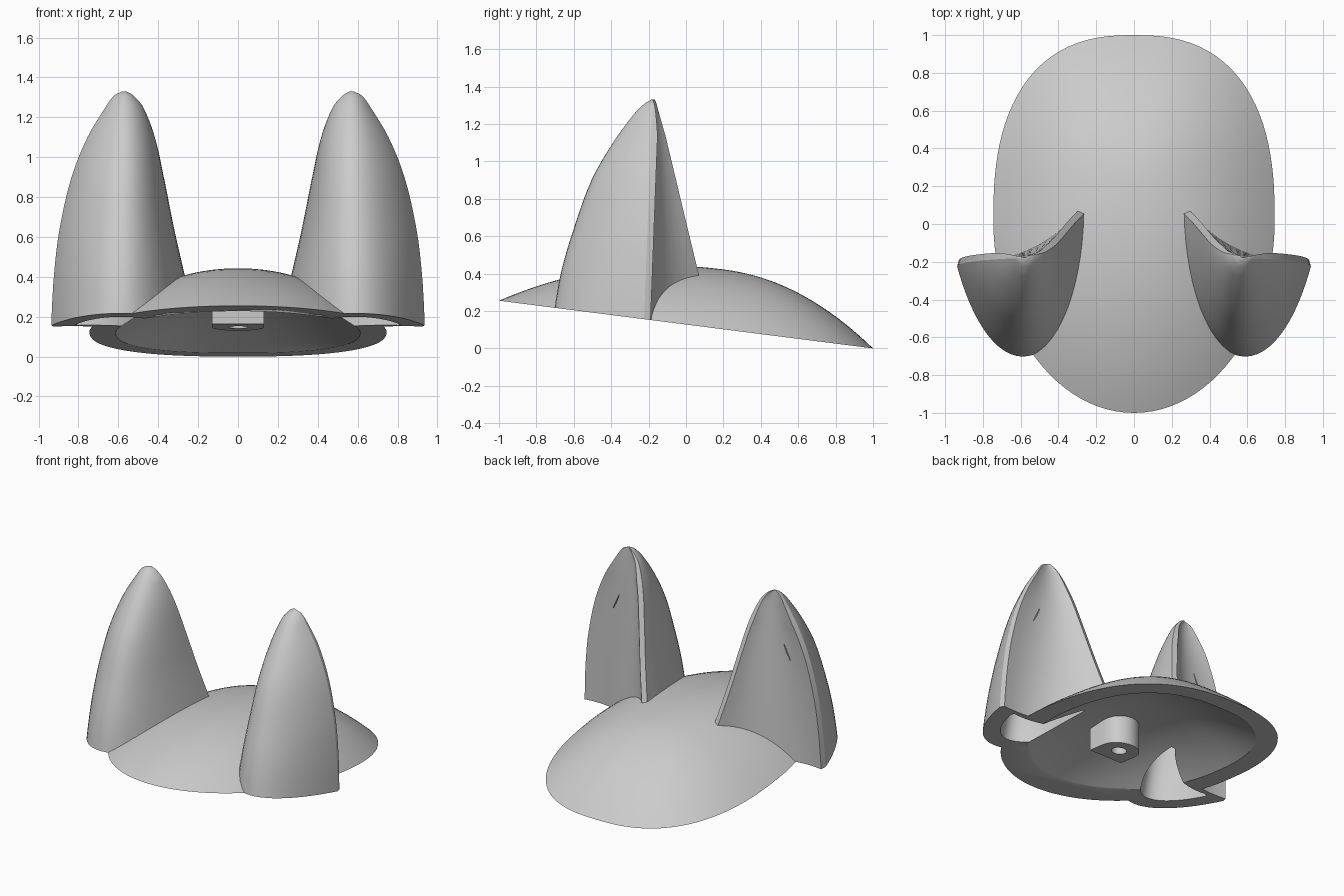
import bpy, bmesh, math
from mathutils import Vector

if "Cube" in bpy.data.objects:
    bpy.data.objects.remove(bpy.data.objects["Cube"])

grey = bpy.data.materials.new("light_grey")
grey.diffuse_color = (0.6, 0.6, 0.6, 1)
grey.use_nodes = True
grey.node_tree.nodes["Principled BSDF"].inputs["Base Color"].default_value = (0.6, 0.6, 0.6, 1)

SLOPE = 0.1275          # tilt of the underside


def base(y):
    return SLOPE * (1 - y)


def loft(name, rings):
    """Skin a stack of equal rings and cap both ends."""
    bm = bmesh.new()
    rows = [[bm.verts.new(p) for p in ring] for ring in rings]
    n = len(rows[0])
    for a, b in zip(rows, rows[1:]):
        for i in range(n):
            j = (i + 1) % n
            bm.faces.new((a[i], a[j], b[j], b[i]))
    bm.faces.new(rows[0])
    bm.faces.new(rows[-1])
    bmesh.ops.recalc_face_normals(bm, faces=bm.faces)
    mesh = bpy.data.meshes.new(name)
    bm.to_mesh(mesh)
    bm.free()
    mesh.materials.append(grey)
    ob = bpy.data.objects.new(name, mesh)
    bpy.context.collection.objects.link(ob)
    return ob


def combine(target, tool, operation):
    mod = target.modifiers.new("join", "BOOLEAN")
    mod.operation, mod.solver, mod.object = operation, "EXACT", tool
    bpy.context.view_layer.objects.active = target
    bpy.ops.object.modifier_apply(modifier=mod.name)
    bpy.data.objects.remove(tool)


# Dome: egg outline, parabolic height over the tilted base
def outline(angle):
    c, s = math.cos(angle), math.sin(angle)
    e = 2 / 2.5 if s > 0 else 1
    x = math.copysign(abs(c) ** e, c) * 0.745
    y = 0.02 + (0.98 * s ** e if s > 0 else 1.02 * s)
    return x, y


def dome(name, drop, skirt):
    rings = []
    steps = 20
    for k in range(steps + 2):
        r = min(1, 1 - k / steps + 0.01) if k <= steps else 0.01
        ring = []
        for i in range(96):
            x, y = outline(math.tau * i / 96)
            x, y = x * r, 0.2 + (y - 0.2) * r
            ring.append((x, y, base(y) + 0.32 * (1 - r ** 2.1) - drop))
        rings.append(ring)
    rings = rings[:-1]
    rings.insert(0, [(x, y, z - skirt) for x, y, z in rings[0]])
    return loft(name, rings)


# Ear levels: height, outer x, inner x, front y, inner y
LEVELS = [
    (0.0, 0.94, 0.19, -0.73, 0.14),
    (0.2, 0.935, 0.22, -0.705, 0.10),
    (0.42, 0.922, 0.27, -0.665, 0.05),
    (0.64, 0.895, 0.32, -0.60, -0.003),
    (0.9, 0.835, 0.372, -0.505, -0.065),
    (1.1, 0.755, 0.417, -0.39, -0.113),
    (1.25, 0.665, 0.475, -0.28, -0.15),
    (1.31, 0.62, 0.525, -0.22, -0.162),
    (1.33, 0.58, 0.56, -0.185, -0.168),
]


def smooth_levels(sub=4):
    pts = [Vector(p) for p in LEVELS]
    out = []
    for i in range(len(pts) - 1):
        a, b = pts[i], pts[i + 1]
        p, q = pts[max(i - 1, 0)], pts[min(i + 2, len(pts) - 1)]
        ma = (b - p) * ((b[0] - a[0]) / (b[0] - p[0]))
        mb = (q - a) * ((b[0] - a[0]) / (q[0] - a[0]))
        for k in range(sub):
            t = k / sub
            out.append(a * (2 * t**3 - 3 * t**2 + 1) + ma * (t**3 - 2 * t**2 + t)
                       + b * (3 * t**2 - 2 * t**3) + mb * (t**3 - t**2))
    return out + [pts[-1]]


def bezier(a, b, c, d, n):
    return [a * (1 - t)**3 + b * 3 * t * (1 - t)**2 + c * 3 * t * t * (1 - t) + d * t**3
            for t in (k / n for k in range(n))]


def ear_section(level):
    z, xo, xi, yf, yi = level
    t = z / 1.33
    w = min(1, (xo - xi) / 0.3)
    outer = Vector((xo, -0.23 + 0.05 * t))
    inner = Vector((xi, yi))
    front = Vector((0.59 - 0.02 * t, yf))
    depth = outer.y - yf
    width = xo - xi
    pts = bezier(outer, outer + Vector((-0.08 * width, -0.45 * depth)),
                 front + Vector((0.24 * width, 0)), front, 14)
    pts += bezier(front, front - Vector((0.27 * width, 0)),
                  inner + Vector((0, -0.5 * (yi - yf))), inner, 14)
    # rim strips either side of the hollowed back
    rim_in = inner + Vector((0.035, 0.012)) * w
    rim_out = outer + Vector((-0.01, 0.035)) * w
    mid = Vector((0.57, -0.135 - 0.04 * t))
    ctrl = mid * 2 - (rim_in + rim_out) / 2
    pts += [inner]
    pts += bezier(rim_in, rim_in.lerp(ctrl, 2 / 3), rim_out.lerp(ctrl, 2 / 3), rim_out, 12)
    return pts + [rim_out]


def ear(name, side, inset=1.0, height=1.0, lowest=0.0):
    rings = []
    for level in smooth_levels():
        centre = Vector((0.58, -0.34 + 0.15 * level[0] / 1.33))
        ring = [centre + (p - centre) * inset for p in ear_section(level)]
        z = level[0] * height
        rings.append([(side * p.x, p.y, z if z > 0 else lowest) for p in ring])
    return loft(name, rings)


# Outer body
body = dome("eared_dome", 0, 0.1)
for side in (1, -1):
    combine(body, ear("ear", side), "UNION")

# Trim everything to the tilted base
block = [(-2, -2), (2, -2), (2, 2), (-2, 2)]
trim = loft("base_trim", [[(x, y, base(y) - d) for x, y in block] for d in (1, 0)])
combine(body, trim, "DIFFERENCE")

# Hollow underside and ear pockets
combine(body, dome("dome_cavity", 0.107, 0.05), "DIFFERENCE")
for side in (1, -1):
    combine(body, ear("ear_pocket", side, 0.66, 0.8, -0.1), "DIFFERENCE")

# Mounting boss: square front, round back, with a bore
shape = [(0.13, -0.285), (0.13, -0.15)]
shape += [(0.13 * math.cos(a), -0.15 + 0.13 * math.sin(a))
          for a in (math.pi * k / 16 for k in range(1, 16))]
shape += [(-0.13, -0.15), (-0.13, -0.285)]
boss = loft("mounting_boss", [[(x, y, base(y) + h) for x, y in shape] for h in (0, 0.25)])
circle = [(0.05 * math.cos(math.tau * k / 24), -0.15 + 0.05 * math.sin(math.tau * k / 24))
          for k in range(24)]
bore = loft("bore", [[(x, y, base(y) + h) for x, y in circle] for h in (-0.1, 0.17)])
combine(boss, bore, "DIFFERENCE")

for ob in (body, boss):
    bpy.ops.object.select_all(action="DESELECT")
    ob.select_set(True)
    bpy.context.view_layer.objects.active = ob
    bpy.ops.object.shade_smooth_by_angle(angle=math.radians(30))
